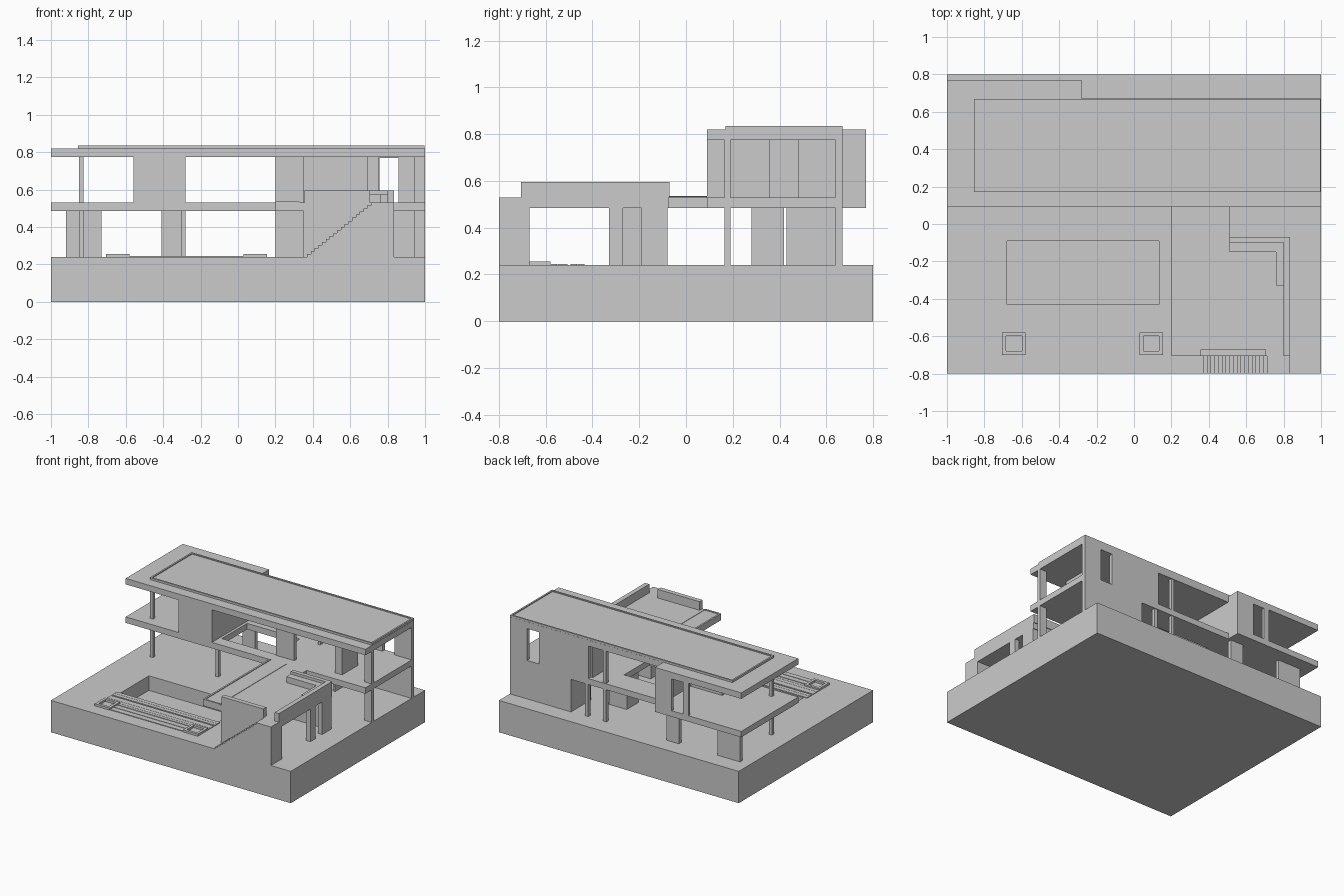
import bpy, bmesh

if "Cube" in bpy.data.objects:
    bpy.data.objects.remove(bpy.data.objects["Cube"])


def prism(name, pts, lo, hi, axis='z'):
    """Extrude a closed 2D outline along z (xy outline) or along y (xz outline)."""
    bm = bmesh.new()
    place = (lambda p, h: (p[0], p[1], h)) if axis == 'z' else (lambda p, h: (p[0], h, p[1]))
    a = [bm.verts.new(place(p, lo)) for p in pts]
    b = [bm.verts.new(place(p, hi)) for p in pts]
    bm.faces.new(a)
    bm.faces.new(b)
    for i in range(len(pts)):
        j = (i + 1) % len(pts)
        bm.faces.new((a[i], a[j], b[j], b[i]))
    bmesh.ops.recalc_face_normals(bm, faces=bm.faces)
    me = bpy.data.meshes.new(name)
    bm.to_mesh(me)
    bm.free()
    ob = bpy.data.objects.new(name, me)
    bpy.context.collection.objects.link(ob)
    return ob


def box(name, x0, x1, y0, y1, z0, z1):
    return prism(name, [(x0, y0), (x1, y0), (x1, y1), (x0, y1)], z0, z1)


def cut(ob, *b):
    """Cut a box-shaped hole and discard the cutter."""
    c = box("cutter", *b)
    c.hide_render = True
    m = ob.modifiers.new("cut", 'BOOLEAN')
    m.operation, m.solver, m.object = 'DIFFERENCE', 'EXACT', c
    bpy.context.view_layer.objects.active = ob
    bpy.ops.object.modifier_apply(modifier=m.name)
    bpy.data.objects.remove(c)


def frame(name, x0, x1, y0, y1, z0, z1, w):
    """Rectangular rim of width w."""
    ob = box(name, x0, x1, y0, y1, z0, z1)
    cut(ob, x0 + w, x1 - w, y0 + w, y1 - w, z0 - 0.1, z1 + 0.1)
    return ob


G, S0, S1, R0, R1 = 0.24, 0.485, 0.53, 0.775, 0.82   # ground, slab and roof levels

# Ground block with sunken pool
ground = box("ground", -1, 1, -0.8, 0.8, 0, G)
cut(ground, -0.68, 0.135, -0.43, -0.09, 0.13, 0.4)

# Pool deck planks and the two corner planters
for i, (y0, y1) in enumerate([(-0.465, -0.435), (-0.495, -0.467), (-0.55, -0.507), (-0.58, -0.552)]):
    box(f"deck_plank_{i}", -0.705, 0.155, y0, y1, G - 0.01, G + 0.005)
for i, (y0, y1) in enumerate([(-0.605, -0.582), (-0.65, -0.612), (-0.695, -0.655)]):
    box(f"deck_plank_inner_{i}", -0.58, 0.03, y0, y1, G - 0.01, G + 0.005)
for side, x in (("left", -0.705), ("right", 0.03)):
    frame(f"planter_{side}", x, x + 0.125, -0.70, -0.58, G - 0.01, G + 0.016, 0.02)

# Upper floor slab with stairwell, and roof slab, both with a rear-left bay
outline = [(-1, 0.09), (1, 0.09), (1, 0.67), (-0.28, 0.67), (-0.28, 0.77), (-1, 0.77)]
slab = prism("floor_slab", outline, S0, S1)
cut(slab, -0.26, 0.18, 0.18, 0.48, 0.4, 0.6)
prism("roof_slab", outline, R0, R1)
frame("roof_parapet", -0.855, 0.998, 0.17, 0.669, R1 - 0.01, 0.835, 0.012)
box("roof_gravel", -0.845, 0.99, 0.18, 0.66, R1 - 0.01, 0.828)

# Rear wall: lower and upper parts, upper window
box("rear_wall_lower", 0.49, 1, 0.64, 0.67, G, S0)
upper = box("rear_wall_upper", 0.345, 1, 0.64, 0.67, S1, R0)
cut(upper, 0.757, 0.857, 0.6, 0.7, S1 - 0.05, 0.77)

# Slender columns
for i, (x, y, z0, z1) in enumerate([(-0.85, 0.165, G, S0), (-0.85, 0.165, S1, R0),
                                    (-0.305, 0.165, G, S0), (0.20, 0.64, G, S0),
                                    (0.20, 0.64, S1, R0), (0.35, 0.64, G, S0)]):
    box(f"column_{i}", x, x + 0.025, y, y + 0.025, z0, z1)

# Right end columns, on both floors
for i, (z0, z1) in enumerate([(G, S0), (S1, R0)]):
    box(f"end_column_{i}", 0.94, 1, 0.165, 0.19, z0, z1)

# Upper floor rooms
box("bath_block", -0.56, -0.28, 0.09, 0.37, S1, R0)
bay = box("bay_rear_wall", -0.56, -0.28, 0.75, 0.77, S1, R0)
cut(bay, -0.515, -0.42, 0.7, 0.8, S1 - 0.05, 0.77)
box("bay_side_wall", -0.30, -0.28, 0.37, 0.75, S1, R0)
box("upper_front_wall", 0.20, 0.35, 0.17, 0.195, S1, R0)
box("upper_inner_wall", 0.33, 0.35, 0.48, 0.64, S1, R0)
box("upper_closet", 0.69, 0.75, 0.17, 0.36, S1, R0)

# Lower floor walls
box("lower_rear_wall_left", -0.92, -0.73, 0.64, 0.67, G, S0)
box("lower_rear_wall_mid", -0.41, -0.305, 0.64, 0.67, G, S0)
box("lower_core", 0.20, 0.35, 0.28, 0.42, G, S0)
box("lower_inner_wall", 0.49, 0.51, 0.43, 0.64, G, S0)

# Carport roof terrace joined to the house
prism("terrace_slab", [(0.2, -0.705), (0.835, -0.705), (0.835, -0.075), (0.51, -0.075),
                       (0.51, 0.09), (0.2, 0.09)], S0, S1)
box("terrace_curb_left", 0.2, 0.213, -0.705, 0.09, S1, S1 + 0.005)
box("terrace_curb_right", 0.33, 0.34, -0.705, 0.09, S1, S1 + 0.003)
box("terrace_curb_front", 0.213, 0.33, -0.705, -0.693, S1, S1 + 0.005)
prism("terrace_parapet", [(0.8, -0.705), (0.835, -0.705), (0.835, -0.07), (0.51, -0.07),
                          (0.51, -0.10), (0.8, -0.10)], S1, 0.595)
prism("terrace_bench", [(0.51, -0.10), (0.51, -0.15), (0.76, -0.15), (0.76, -0.33),
                        (0.80, -0.33), (0.80, -0.10)], S1, 0.575)
box("stair_parapet", 0.355, 0.705, -0.705, -0.67, S1, 0.595)

# Carport walls
box("carport_front_wall", 0.35, 0.835, -0.70, -0.67, G, S0)
box("carport_side_wall_a", 0.80, 0.835, -0.33, -0.27, G, S0)
box("carport_side_wall_b", 0.80, 0.835, -0.19, -0.08, G, S0)
box("carport_rear_wall", 0.35, 0.80, -0.10, -0.08, G, S0)
box("carport_inner_wall", 0.35, 0.375, -0.33, -0.10, G, S0)

# Outdoor stair, solid to the ground
n, x0, x1 = 18, 0.37, 0.71
steps = [(x0, G)]
for i in range(n):
    z = G + (S1 - G) * (i + 1) / n
    steps += [(x0 + (x1 - x0) * i / (n - 1), z)]
    steps += [(x0 + (x1 - x0) * (i + 1) / (n - 1) if i < n - 1 else 0.835, z)]
steps = steps[:1] + steps[1:] + [(0.835, G)]
prism("outdoor_stair", steps, -0.80, -0.70, 'y')
